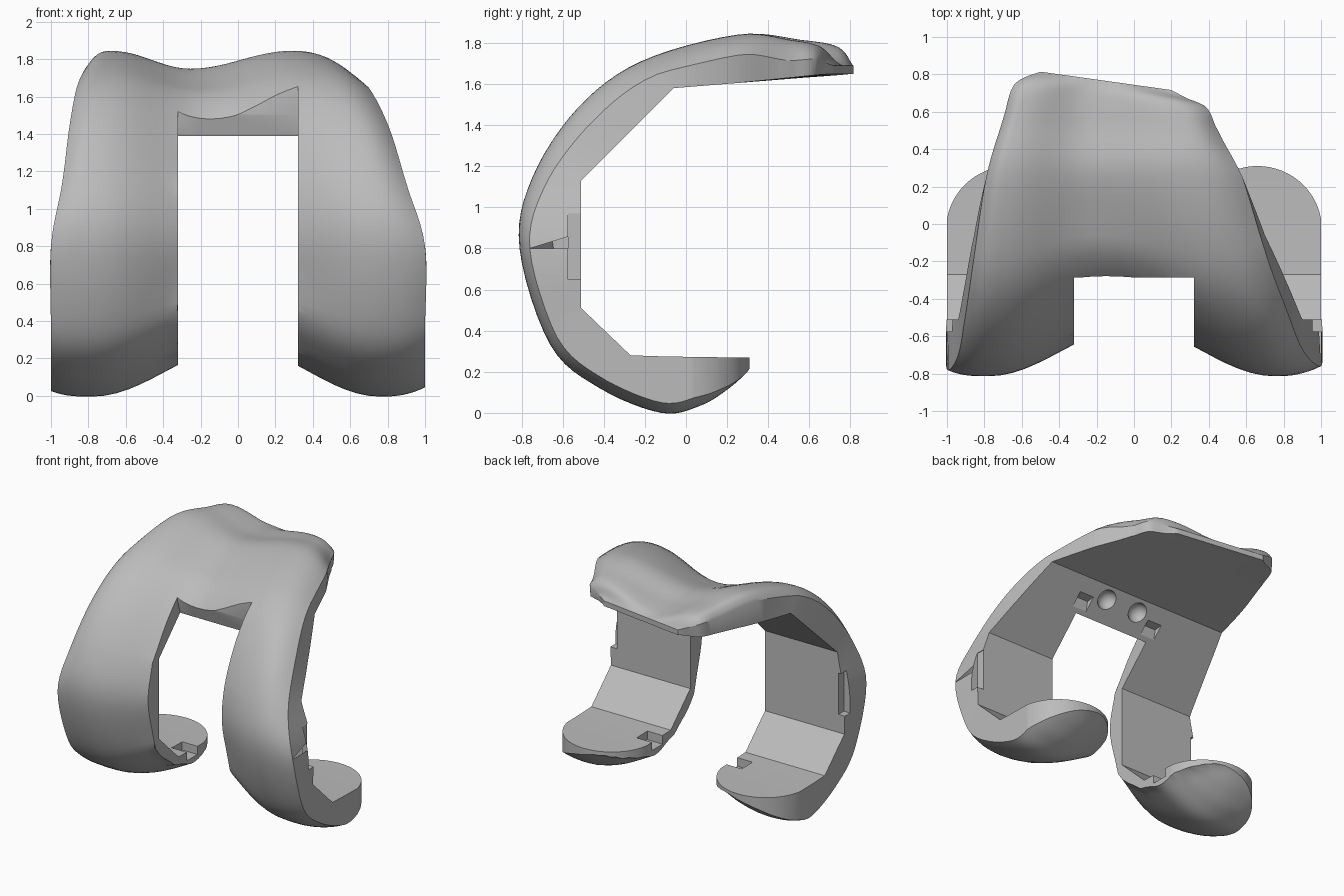
import bpy, bmesh, math
from mathutils import Vector

if "Cube" in bpy.data.objects:
    bpy.data.objects.remove(bpy.data.objects["Cube"])

# paired side profile points: outer (y, z), inner (y, z)
PATH = [(.31, .21, .31, .27), (.21, .12, .21, .27), (.07, .035, .05, .272),
        (-.12, 0, -.12, .275), (-.42, .12, -.27, .28), (-.66, .33, -.51, .51),
        (-.81, .8, -.51, .8), (-.75, 1.14, -.51, 1.13), (-.53, 1.48, -.30, 1.34),
        (-.22, 1.71, -.06, 1.58), (.25, 1.84, .25, 1.605), (.55, 1.815, .55, 1.63),
        (.73, 1.78, .72, 1.643), (.81, 1.69, .81, 1.65)]
# left edge, left ridge, groove, right ridge, right edge, groove depth, edge drop
LOW = (-1, -.78, 0, .76, 1, .265, .05)
SECTIONS = [LOW] * 7 + [
    (-.94, -.78, -.05, .70, .90, .25, .08), (-.90, -.76, -.12, .60, .81, .20, .10),
    (-.855, -.72, -.2, .45, .70, .14, .10), (-.79, -.69, -.25, .30, .58, .10, .10),
    (-.70, -.62, -.25, .27, .45, .09, .10), (-.64, -.55, -.25, .20, .38, .07, .06),
    (-.50, -.42, -.2, 0, .20, 0, 0)]
SUB = 6


def spline(pts, i, t):
    """Catmull-Rom through a list of tuples."""
    n = len(pts) - 1
    quad = [pts[max(0, min(n, i + k))] for k in (-1, 0, 1, 2)]
    return [.5 * (2 * b + (c - a) * t + (2 * a - 5 * b + 4 * c - d) * t * t
                  + (3 * b - a - 3 * c + d) * t ** 3) for a, b, c, d in zip(*quad)]


def ring(i, t):
    """One closed cross-section: outer row followed by the reversed inner row."""
    yo, zo = spline(PATH, i, t)[:2]
    a, b = PATH[i], PATH[min(i + 1, len(PATH) - 1)]
    yi, zi = (a[k] + (b[k] - a[k]) * t for k in (2, 3))
    xl, rl, v, rr, xr, depth, drop = spline(SECTIONS, i, t)
    length = math.hypot(yi - yo, zi - zo)
    outer, inner = [], []
    spans = [(xl, rl, 8), (rl, v, 12), (v, rr, 12), (rr, xr, 8)]
    for k, (x0, x1, n) in enumerate(spans):
        for j in range(n + (k == 3)):
            f = j / n
            if k == 0:
                d = .6 * drop * (1 - f) ** 3
            elif k == 3:
                d = drop * f ** 2.5
            else:
                g = f if k == 1 else 1 - f
                d = depth * (1 - math.cos(math.pi * g)) / 2
            x = x0 + (x1 - x0) * f
            m = min(d / length, .7)
            # slanted front tip
            tip = max(0, min(1, (i + t - 10) / 2.5)) * .14 * (x + .47)
            outer.append((x, yo + (yi - yo) * m - tip, zo + (zi - zo) * m))
            inner.append((x, yi - tip, zi))
    return outer + inner[::-1]


def make(name, bm):
    bmesh.ops.recalc_face_normals(bm, faces=bm.faces)
    me = bpy.data.meshes.new(name)
    bm.to_mesh(me)
    bm.free()
    ob = bpy.data.objects.new(name, me)
    bpy.context.collection.objects.link(ob)
    return ob


def prism(name, pts, vec):
    bm = bmesh.new()
    f = bm.faces.new([bm.verts.new(p) for p in pts])
    r = bmesh.ops.extrude_face_region(bm, geom=[f])
    bmesh.ops.translate(bm, vec=vec, verts=[e for e in r['geom'] if isinstance(e, bmesh.types.BMVert)])
    return make(name, bm)


def box(name, lo, hi):
    (x0, y0, z0), (x1, y1, z1) = lo, hi
    return prism(name, [(x0, y0, z0), (x1, y0, z0), (x1, y1, z0), (x0, y1, z0)], (0, 0, z1 - z0))


# curved shell
bm = bmesh.new()
rings = [ring(i, s / SUB) for i in range(len(PATH) - 1) for s in range(SUB)]
rings.append(ring(len(PATH) - 1, 0))
rows = [[bm.verts.new(p) for p in r] for r in rings]
n = len(rows[0])
for a, b in zip(rows, rows[1:]):
    for j in range(n):
        k = (j + 1) % n
        bm.faces.new((a[j], a[k], b[k], b[j]))
for r in (rows[0], rows[-1]):
    for j in range(n // 2 - 1):
        bm.faces.new((r[j], r[j + 1], r[n - 2 - j], r[n - 1 - j]))
shell = make("curved_shell", bm)

# central notch
yz = [(-2, -1), (1, -1), (1, 1.2), (-.25, 1.2), (-.25, 1.385), (-.285, 1.5), (-.285, 3), (-2, 3)]
cutters = [prism("notch_cutter", [(-.32, y, z) for y, z in yz], (.64, 0, 0))]

for s in (-1, 1):
    # rounded rear ends of the legs
    arc = [(.66 + .345 * math.cos(math.pi * k / 32), -.03 + .34 * math.sin(math.pi * k / 32)) for k in range(33)]
    pts = [(1.2, -.03)] + arc + [(.2, -.03), (.2, 1), (1.2, 1)]
    cutters.append(prism("leg_end_cutter", [(s * x, y, -1) for x, y in pts], (0, 0, 1.9)))
    # outer side slots
    cutters.append(box("side_slot_cutter", (min(s * .95, s * 1.2), -.575, .65), (max(s * .95, s * 1.2), -.4, .97)))
    # small recess on the inner edge of each rear plate
    cutters.append(box("plate_recess_cutter", (min(s * .25, s * .45), -.17, .21), (max(s * .25, s * .45), -.04, .4)))
    # wedge recess and round socket by the notch
    yz = [(-.24, 1.34), (-.21, 1.49), (-.11, 1.50), (0, 1.45)]
    cutters.append(prism("wedge_cutter", [(s * .25, y, z) for y, z in yz], (s * .12, 0, 0)))
    bm = bmesh.new()
    bmesh.ops.create_uvsphere(bm, u_segments=20, v_segments=12, radius=.075)
    bmesh.ops.translate(bm, vec=Vector((s * .14, -.12, 1.5)), verts=bm.verts)
    cutters.append(make("socket_cutter", bm))

bpy.context.view_layer.objects.active = shell
shell.select_set(True)
for c in cutters:
    c.hide_render = True
    mod = shell.modifiers.new("cut", 'BOOLEAN')
    mod.operation, mod.solver, mod.object = 'DIFFERENCE', 'EXACT', c
    bpy.ops.object.modifier_apply(modifier=mod.name)
    bpy.data.objects.remove(c)

# single grey metal colour
mat = bpy.data.materials.new("grey")
mat.diffuse_color = (.5, .5, .5, 1)
mat.use_nodes = True
mat.node_tree.nodes["Principled BSDF"].inputs["Base Color"].default_value = mat.diffuse_color
shell.data.materials.clear()
shell.data.materials.append(mat)
bpy.ops.object.shade_smooth_by_angle(angle=math.radians(32))
